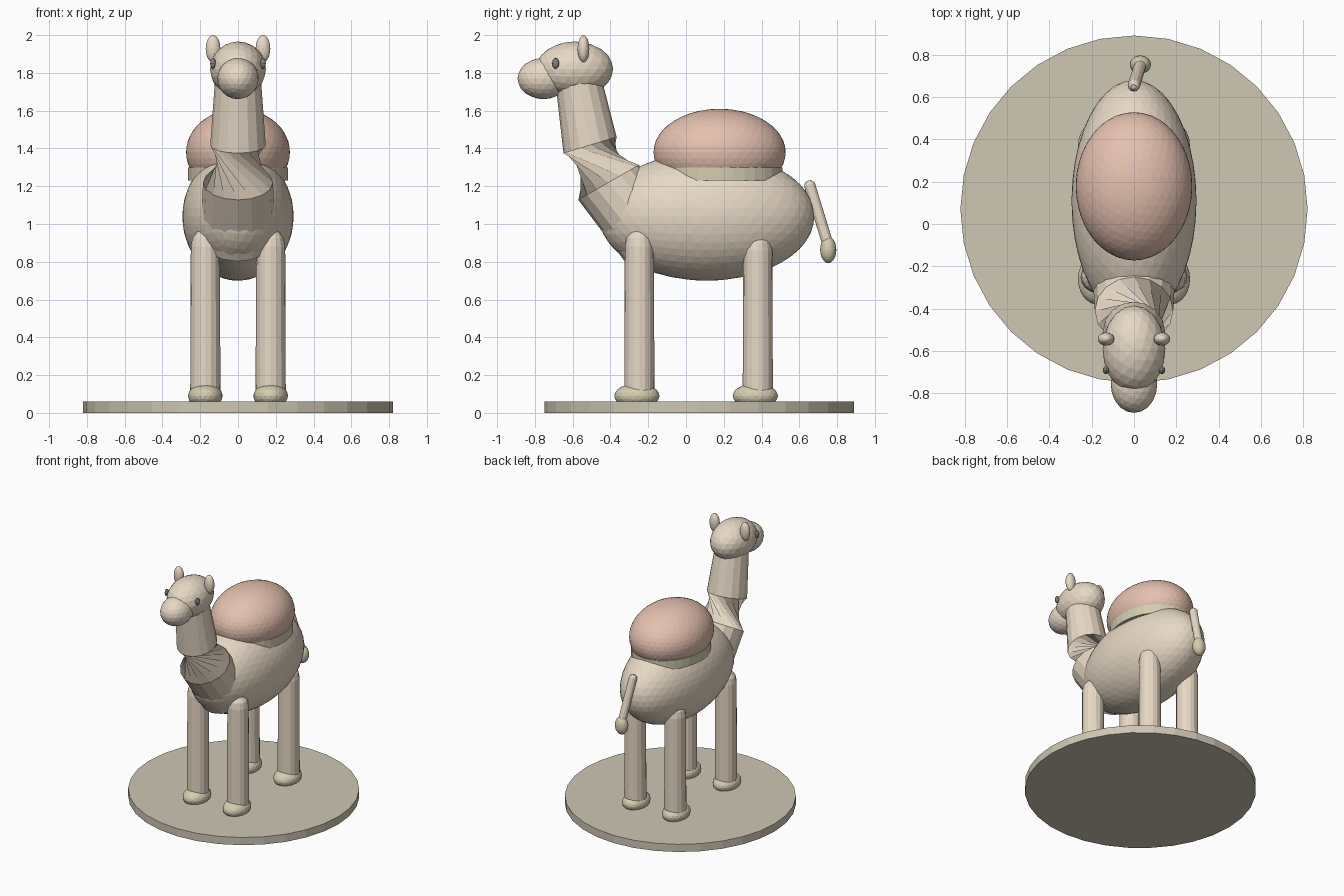
import bpy, bmesh
from math import sin, cos, pi
from mathutils import Vector, Matrix

if "Cube" in bpy.data.objects:
    bpy.data.objects.remove(bpy.data.objects["Cube"])


def material(name, rgb):
    m = bpy.data.materials.new(name)
    m.diffuse_color = (*rgb, 1)
    m.use_nodes = True
    m.node_tree.nodes["Principled BSDF"].inputs["Base Color"].default_value = m.diffuse_color
    return m


TAN = material("tan", (0.80, 0.69, 0.56))
PINK = material("pink", (0.78, 0.53, 0.43))
OLIVE = material("olive", (0.66, 0.61, 0.44))
STONE = material("stone", (0.62, 0.57, 0.46))
DARK = material("dark", (0.25, 0.22, 0.20))


def add(name, bm, mat):
    bmesh.ops.recalc_face_normals(bm, faces=bm.faces)
    me = bpy.data.meshes.new(name)
    bm.to_mesh(me)
    bm.free()
    me.materials.append(mat)
    ob = bpy.data.objects.new(name, me)
    bpy.context.collection.objects.link(ob)
    return ob


def ellipsoid(name, center, size, mat, sub=3):
    bm = bmesh.new()
    bmesh.ops.create_icosphere(bm, subdivisions=sub, radius=1)
    bmesh.ops.scale(bm, vec=size, verts=bm.verts)
    bmesh.ops.translate(bm, vec=center, verts=bm.verts)
    return add(name, bm, mat)


def disc(name, center, size, mat, sides=32):
    bm = bmesh.new()
    bmesh.ops.create_cone(bm, cap_ends=True, segments=sides, radius1=1, radius2=1, depth=1)
    bmesh.ops.scale(bm, vec=size, verts=bm.verts)
    bmesh.ops.translate(bm, vec=center, verts=bm.verts)
    return add(name, bm, mat)


def loft(name, rings, mat, sides=16):
    """Rings are (center, normal, radius, twist in steps)."""
    bm = bmesh.new()
    loops = []
    for c, n, r, twist in rings:
        n = Vector(n).normalized()
        side = Vector((0, 1, 0)).cross(n).normalized()
        fwd = n.cross(side)
        loops.append([bm.verts.new(Vector(c) + r * (cos(a) * side + sin(a) * fwd))
                      for a in (2 * pi * (i + twist) / sides for i in range(sides))])
    for a, b in zip(loops, loops[1:]):
        for i in range(sides):
            j = (i + 1) % sides
            bm.faces.new((a[i], a[j], b[j], b[i]))
    bm.faces.new(loops[0])
    bm.faces.new(loops[-1])
    return add(name, bm, mat)


# Base, body, blanket and hump
disc("base", (0, 0.07, 0.03), (0.82, 0.82, 0.06), STONE)
ellipsoid("body", (0, 0.11, 1.04), (0.295, 0.57, 0.34), TAN, 4)
disc("blanket", (0, 0.185, 1.265), (0.265, 0.325, 0.07), OLIVE)
ellipsoid("hump", (0, 0.178, 1.38), (0.275, 0.35, 0.23), PINK, 4)

# Legs with rounded tops, and feet
for sx, s in (("left", 1), ("right", -1)):
    for part, y, top in (("front", -0.247, 0.97), ("back", 0.38, 0.95)):
        x = 0.173 * s
        profile = [(0.08, 0.10), (0.077, top - 0.09), (0.069, top - 0.045),
                   (0.045, top - 0.012), (0.015, top)]
        loft(f"{part}_{sx}_leg", [((x, y, z), (0, 0, 1), r, 0) for r, z in profile], TAN)
        ellipsoid(f"{part}_{sx}_foot", (x, y - 0.013, 0.09), (0.092, 0.12, 0.066), OLIVE)

# Neck with a quarter twist in its middle section
loft("neck", [((0, -0.17, 0.93), (0, -0.64, 0.77), 0.20, 4),
              ((0, -0.41, 1.22), (0, -0.5, 0.866), 0.185, 4),
              ((0, -0.508, 1.418), (0, -0.29, 0.957), 0.147, 0),
              ((0, -0.57, 1.76), (0, -0.18, 0.98), 0.122, 0)], TAN)

# Head
ellipsoid("head", (0, -0.59, 1.82), (0.148, 0.205, 0.146), TAN)
ellipsoid("muzzle", (0, -0.755, 1.77), (0.11, 0.137, 0.109), TAN)
for sx, s in (("left", 1), ("right", -1)):
    ellipsoid(f"{sx}_eye", (0.132 * s, -0.69, 1.85), (0.016, 0.019, 0.029), DARK, 2)
    ellipsoid(f"{sx}_ear", (0.132 * s, -0.543, 1.928), (0.039, 0.031, 0.072), TAN)

# Tail with tuft
a, b = Vector((0, 0.655, 1.205)), Vector((0.03, 0.752, 0.89))
d = (b - a).normalized()
loft("tail", [(a - d * 0.025, d, 0.012, 0), (a - d * 0.015, d, 0.024, 0),
              (a, d, 0.03, 0), (b, d, 0.029, 0)], TAN, 12)
ellipsoid("tail_tuft", (0.03, 0.753, 0.863), (0.05, 0.043, 0.07), OLIVE)
